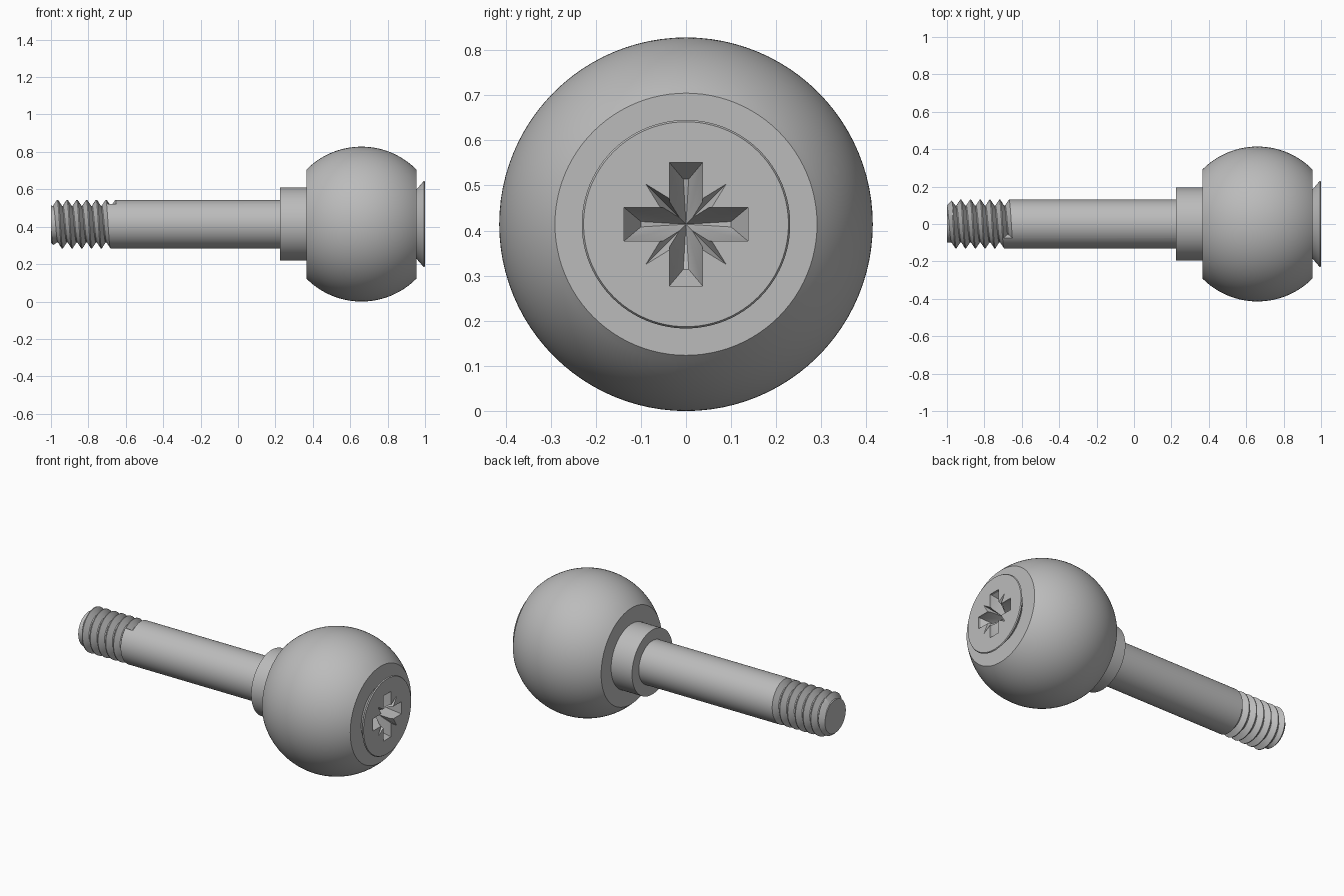
import bpy, bmesh
from math import pi, sin, cos, radians, floor
from mathutils import Matrix, Vector

if "Cube" in bpy.data.objects:
    bpy.data.objects.remove(bpy.data.objects["Cube"])

AXIS_Z = 0.414      # height of the long axis
SEG = 96

steel = bpy.data.materials.new("grey steel")
steel.use_nodes = True
grey = (0.5, 0.5, 0.5, 1)
steel.diffuse_color = grey
steel.node_tree.nodes["Principled BSDF"].inputs["Base Color"].default_value = grey


def make_object(name, bm):
    bmesh.ops.recalc_face_normals(bm, faces=bm.faces)
    mesh = bpy.data.meshes.new(name)
    bm.to_mesh(mesh)
    bm.free()
    mesh.materials.append(steel)
    ob = bpy.data.objects.new(name, mesh)
    bpy.context.collection.objects.link(ob)
    return ob


def smooth(ob):
    bpy.ops.object.select_all(action='DESELECT')
    ob.select_set(True)
    bpy.context.view_layer.objects.active = ob
    bpy.ops.object.shade_smooth_by_angle(angle=radians(30))


def point(x, r, a):
    return Vector((x, r * cos(a), AXIS_Z + r * sin(a)))


def lathe(name, profile):
    """Turn a list of (x, radius) around the long axis."""
    bm = bmesh.new()
    verts = [bm.verts.new(point(x, r, 0)) for x, r in profile]
    edges = [bm.edges.new(pair) for pair in zip(verts, verts[1:])]
    bmesh.ops.spin(bm, geom=verts + edges, cent=(0, 0, AXIS_Z), axis=(1, 0, 0),
                   angle=2 * pi, steps=SEG, use_merge=False)
    bmesh.ops.remove_doubles(bm, verts=bm.verts, dist=1e-5)
    return make_object(name, bm)


def hull(name, points, angle):
    """Convex cutter given as (depth, along, across), turned about the axis."""
    bm = bmesh.new()
    for d, u, v in points:
        bm.verts.new((1 - d, u, v))
    bmesh.ops.convex_hull(bm, input=bm.verts)
    bmesh.ops.transform(bm, verts=bm.verts, matrix=Matrix.Translation((0, 0, AXIS_Z))
                        @ Matrix.Rotation(angle, 4, 'X'))
    ob = make_object(name, bm)
    ob.hide_render = True
    return ob


# Ball with two flats, open where the screw head sits
BALL_X, BALL_R, HALF = 0.66, 0.414, 0.295
ball_profile = [(BALL_X - HALF, 0.15)]
for i in range(41):
    x = -HALF + 2 * HALF * i / 40
    ball_profile.append((BALL_X + x, (BALL_R ** 2 - x * x) ** 0.5))
ball_profile.append((BALL_X + HALF, 0.185))
smooth(lathe("ball", ball_profile))

# Collar behind the ball
smooth(lathe("collar", [(0.225, 0), (0.225, 0.195), (0.38, 0.195)]))

# Shaft whose end carries a helical thread
R, ROOT, PITCH, RUNOUT, SEAM = 0.13, 0.098, 0.052, -0.70, radians(125)


def thread_radius(phase, x):
    u = abs(phase - floor(phase) - 0.5) * 2
    r = ROOT + (R - ROOT) * min(max((u - 0.1) / 0.8, 0), 1)
    return min(r, 0.1 + (x + 1))


steps = [0, 0.05, 0.45, 0.55, 0.95]
turns = [t + s for t in range(-8, 0) for s in steps] + [0]
bm = bmesh.new()
columns = []
for j in range(SEG + 1):
    b = j / SEG
    a = SEAM + 2 * pi * b
    col = []
    for t in turns:
        x = max(RUNOUT + PITCH * (t + b), -1)
        phase = (x - RUNOUT) / PITCH - b
        phase = round(phase, 6)
        col.append(bm.verts.new(point(x, thread_radius(phase, x), a)))
    col.append(bm.verts.new(point(0.23, R, a)))
    columns.append(col)
tip = bm.verts.new((-1, 0, AXIS_Z))
for c0, c1 in zip(columns, columns[1:]):
    bm.faces.new((tip, c0[0], c1[0]))
    for k in range(len(c0) - 1):
        bm.faces.new((c0[k], c0[k + 1], c1[k + 1], c1[k]))
bm.faces.new(columns[-1][-len(steps) - 2:-1])      # wall closing the groove
bmesh.ops.remove_doubles(bm, verts=bm.verts, dist=1e-5)
smooth(make_object("threaded_shaft", bm))

# Countersunk screw head
head = lathe("screw_head", [(0.83, 0), (0.83, 0.06), (0.955, 0.186),
                            (0.994, 0.231), (1.0, 0.227), (1.0, 0)])

# Cross recess: two hipped arms and four thin diagonal notches
L, W = 0.137, 0.037
arm = [(d, s * L, t * W) for d in (-0.02, 0.015) for s in (-1, 1) for t in (-1, 1)]
arm += [(0.075, s * 0.1, t * 0.006) for s in (-1, 1) for t in (-1, 1)]
arm += [(0.1, 0, 0)]
notch = [(d, u, v) for d in (-0.02, 0) for u, v in ((0.126, 0), (0, 0.03), (0, -0.03))]
notch += [(0.08, 0, 0)]
cutters = [hull("recess_arm_cutter", arm, i * pi / 2) for i in range(2)]
cutters += [hull("recess_notch_cutter", notch, pi / 4 + i * pi / 2) for i in range(4)]
bpy.context.view_layer.objects.active = head
for cutter in cutters:
    mod = head.modifiers.new("recess", 'BOOLEAN')
    mod.operation, mod.solver, mod.object = 'DIFFERENCE', 'EXACT', cutter
    bpy.ops.object.modifier_apply(modifier=mod.name)
    bpy.data.objects.remove(cutter)
smooth(head)
